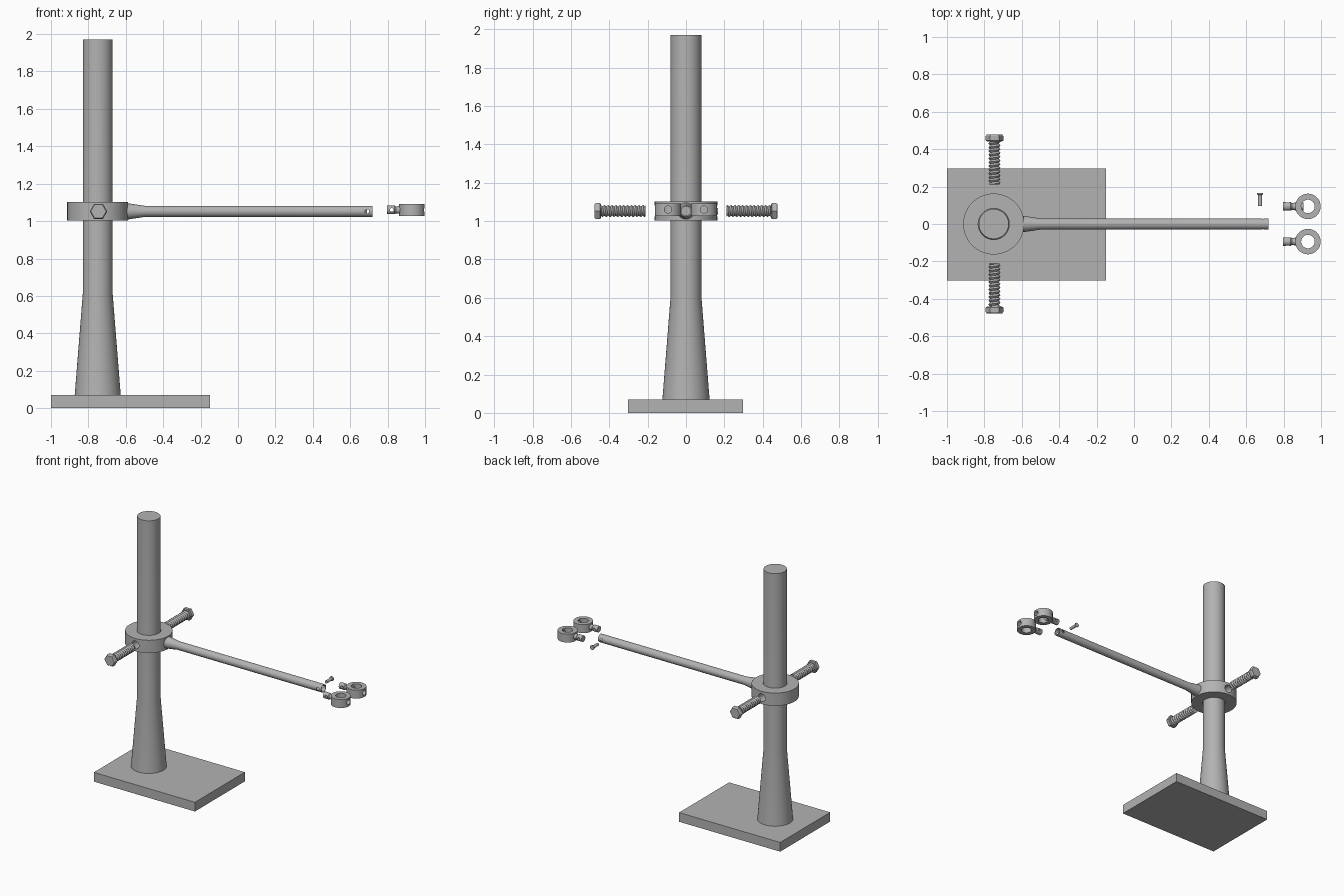
import bpy, bmesh, math
from mathutils import Matrix, Vector

cube = bpy.data.objects.get("Cube")
if cube:
    bpy.data.objects.remove(cube, do_unlink=True)

GREY = (0.45, 0.45, 0.45, 1)
mat = bpy.data.materials.new("steel grey")
mat.use_nodes = True
mat.diffuse_color = GREY
mat.node_tree.nodes["Principled BSDF"].inputs["Base Color"].default_value = GREY

# Rotations that send local z along each named direction
TURN = {
    "up": Matrix(),
    "left": Matrix.Rotation(math.pi / 2, 4, "Y"),
    "back": Matrix.Rotation(-math.pi / 2, 4, "X"),
    "front": Matrix.Rotation(math.pi / 2, 4, "X"),
}
POST_X = -0.75
ARM_Z = 1.052


def finish(name, bm, loc=(0, 0, 0), way="up"):
    bmesh.ops.recalc_face_normals(bm, faces=bm.faces)
    bm.transform(Matrix.Translation(Vector(loc)) @ TURN[way])
    mesh = bpy.data.meshes.new(name)
    bm.to_mesh(mesh)
    bm.free()
    mesh.materials.append(mat)
    obj = bpy.data.objects.new(name, mesh)
    bpy.context.collection.objects.link(obj)
    return obj


def lathe(name, profile, loc, way="up", sides=40, closed=False):
    """Turn (radius, height) points round local z; closed makes a tube."""
    bm = bmesh.new()
    rings = []
    for r, h in profile:
        rings.append([bm.verts.new((r * math.cos(a), r * math.sin(a), h))
                      for a in (math.tau * i / sides for i in range(sides))])
    pairs = list(zip(rings, rings[1:]))
    if closed:
        pairs.append((rings[-1], rings[0]))
    else:
        bm.faces.new(rings[0])
        bm.faces.new(rings[-1])
    for lo, hi in pairs:
        for i in range(sides):
            j = (i + 1) % sides
            bm.faces.new((lo[i], lo[j], hi[j], hi[i]))
    return finish(name, bm, loc, way)


def tube(name, outer, inner, height, loc):
    return lathe(name, [(outer, 0), (outer, height), (inner, height), (inner, 0)],
                 loc, sides=56, closed=True)


def thread(name, length, loc, way, pitch=0.02, root=0.024, crest=0.032, sides=24):
    """Screw thread whose root and crest lines climb one pitch per turn."""
    bm = bmesh.new()
    rows = []
    for k in range(-2, int(2 * length / pitch) + 3):
        r = crest if k % 2 else root
        row = []
        for i in range(sides + 1):
            a = math.tau * i / sides
            h = min(max(pitch * (k / 2 + i / sides), 0), length)
            row.append(bm.verts.new((r * math.cos(a), r * math.sin(a), h)))
        rows.append(row)
    for lo, hi in zip(rows, rows[1:]):
        for i in range(sides):
            bm.faces.new((lo[i], lo[i + 1], hi[i + 1], hi[i]))
    bmesh.ops.remove_doubles(bm, verts=bm.verts, dist=0.00005)
    for h in (0, length):
        bmesh.ops.create_circle(bm, cap_ends=True, segments=sides, radius=root,
                                matrix=Matrix.Translation((0, 0, h)))
    return finish(name, bm, loc, way)


def drill(obj, radius, length, loc, way):
    cutter = lathe("drill", [(radius, 0), (radius, length)], loc, way, sides=24)
    cutter.hide_render = True
    mod = obj.modifiers.new("hole", "BOOLEAN")
    mod.operation = "DIFFERENCE"
    mod.solver = "EXACT"
    mod.object = cutter
    bpy.context.view_layer.objects.active = obj
    bpy.ops.object.modifier_apply(modifier=mod.name)
    bpy.data.objects.remove(cutter, do_unlink=True)


def smooth(*objs):
    for obj in objs:
        bpy.ops.object.select_all(action="DESELECT")
        obj.select_set(True)
        bpy.context.view_layer.objects.active = obj
        bpy.ops.object.shade_smooth_by_angle(angle=math.radians(30))


# Base plate
bm = bmesh.new()
bmesh.ops.create_cube(bm, size=1, matrix=Matrix.Diagonal((0.85, 0.6, 0.07, 1)))
finish("base_plate", bm, (-0.575, -0.003, 0.035))

# Post with flared foot
post = lathe("post", [(0.123, 0.07), (0.08, 0.61), (0.08, 1.97)], (POST_X, 0, 0), sides=56)

# Sliding collar, with a screw hole front and back
collar = tube("collar", 0.163, 0.083, 0.097, (POST_X, 0, 1.004))
for way in ("front", "back"):
    drill(collar, 0.03, 0.25, (POST_X, 0, ARM_Z), way)

# Arm with flared root, socket in the tip and a pin hole across it
arm = lathe("arm", [(0.044, -0.605), (0.042, -0.58), (0.03, -0.5), (0.03, 0.72)],
            (0, 0, ARM_Z), "left")
drill(arm, 0.024, 0.1, (0.63, 0, ARM_Z), "left")
drill(arm, 0.011, 0.1, (0.69, -0.05, ARM_Z), "back")
smooth(post, collar, arm)

# Clamp bolts either side of the collar
for way, sign in (("front", -1), ("back", 1)):
    loc = (POST_X + 0.004, sign * 0.21, ARM_Z)
    thread(way + "_bolt_thread", 0.235, loc, way)
    lathe(way + "_bolt_head", [(0.04, 0.232), (0.047, 0.237), (0.047, 0.26), (0.041, 0.268)],
          loc, way, sides=6)

# Locking pin
pin = lathe("locking_pin", [(0.011, 0.096), (0.011, 0.155), (0.017, 0.159), (0.017, 0.166)],
            (0.674, 0, ARM_Z), "back", sides=24)
smooth(pin)

# Loose ring clamps with drilled stems; one stem pokes into its bore
for side, y, stem_end in (("back", 0.094, 0.905), ("front", -0.094, 0.88)):
    ring = tube(side + "_ring", 0.068, 0.036, 0.064, (0.93, y, 1.027))
    drill(ring, 0.019, 0.09, (0.93, y, 1.06), "left")
    stem = lathe(side + "_ring_stem",
                 [(0.023, 0.797), (0.023, 0.838), (0.018, 0.845), (0.022, 0.868), (0.022, stem_end)],
                 (0, y, 1.06), "left", sides=28)
    drill(stem, 0.01, 0.1, (0.822, y - 0.05, 1.06), "back")
    smooth(ring, stem)
